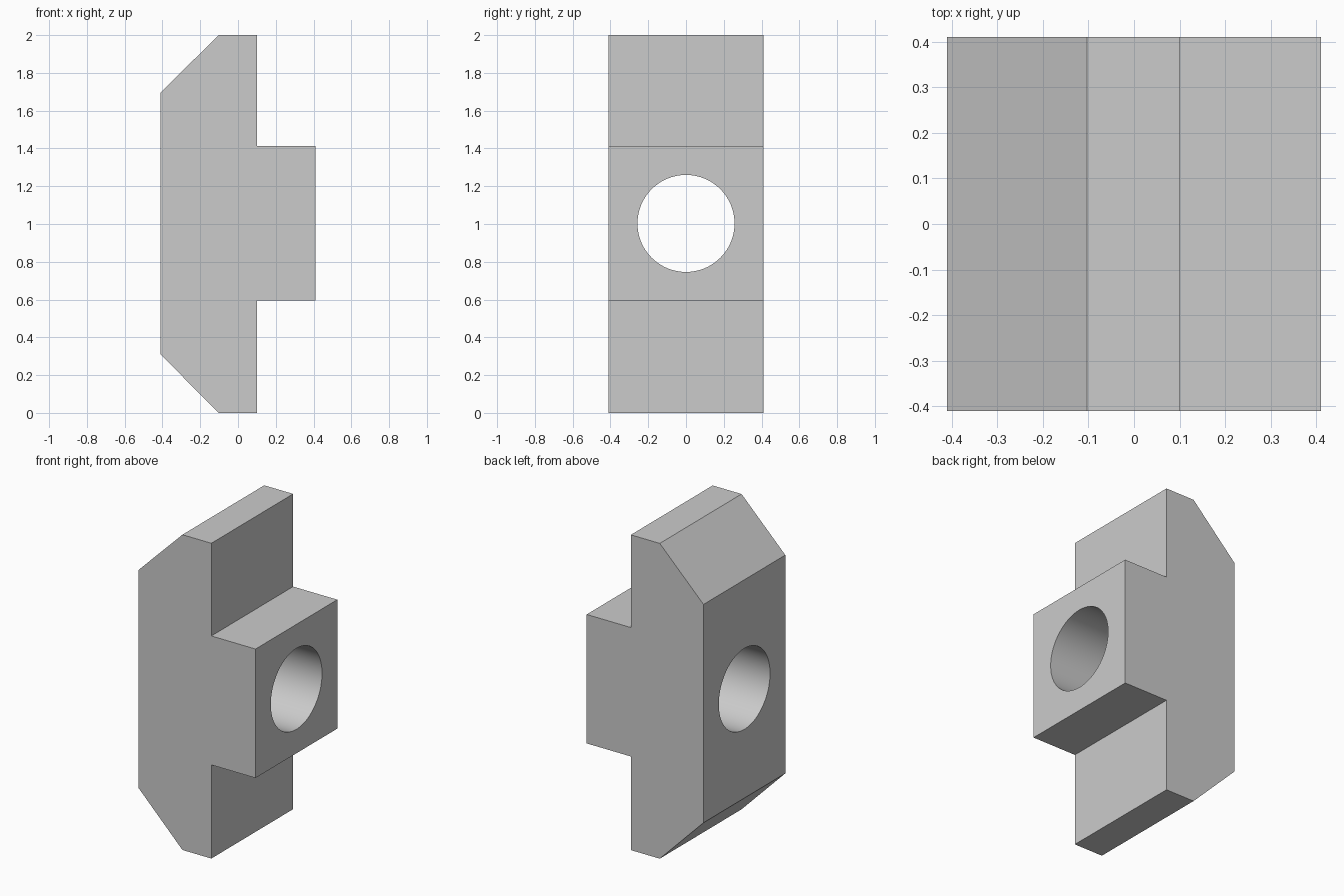
import bpy, bmesh, math

if "Cube" in bpy.data.objects:
    bpy.data.objects.remove(bpy.data.objects["Cube"])

HALF_DEPTH = 0.41
HOLE_Z, HOLE_R = 1.003, 0.257

# Side profile (x, z): chamfered bar with a raised square boss
profile = [(-0.41, 0.31), (-0.103, 0), (0.1, 0), (0.1, 0.594), (0.41, 0.594),
           (0.41, 1.412), (0.1, 1.412), (0.1, 2), (-0.103, 2), (-0.41, 1.695)]

# Body: extrude the profile along y
bm = bmesh.new()
face = bm.faces.new([bm.verts.new((x, -HALF_DEPTH, z)) for x, z in profile])
ext = bmesh.ops.extrude_face_region(bm, geom=[face])
bmesh.ops.translate(bm, vec=(0, 2 * HALF_DEPTH, 0),
                    verts=[v for v in ext["geom"] if isinstance(v, bmesh.types.BMVert)])
bmesh.ops.recalc_face_normals(bm, faces=bm.faces)
mesh = bpy.data.meshes.new("slot_nut_body")
bm.to_mesh(mesh)
bm.free()
body = bpy.data.objects.new("slot_nut_body", mesh)
bpy.context.collection.objects.link(body)

# Round through-hole along x
bpy.ops.mesh.primitive_cylinder_add(vertices=64, radius=HOLE_R, depth=2,
                                    location=(0, 0, HOLE_Z),
                                    rotation=(0, math.pi / 2, 0))
cutter = bpy.context.object
cutter.name = "hole_cutter"
cutter.hide_render = True
cut = body.modifiers.new("hole", "BOOLEAN")
cut.operation = "DIFFERENCE"
cut.solver = "EXACT"
cut.object = cutter

# Bake the cut, drop the cutter, smooth only the bore
bpy.ops.object.select_all(action="DESELECT")
body.select_set(True)
bpy.context.view_layer.objects.active = body
bpy.ops.object.modifier_apply(modifier=cut.name)
bpy.data.objects.remove(cutter)
bpy.ops.object.shade_smooth_by_angle(angle=math.radians(30))
